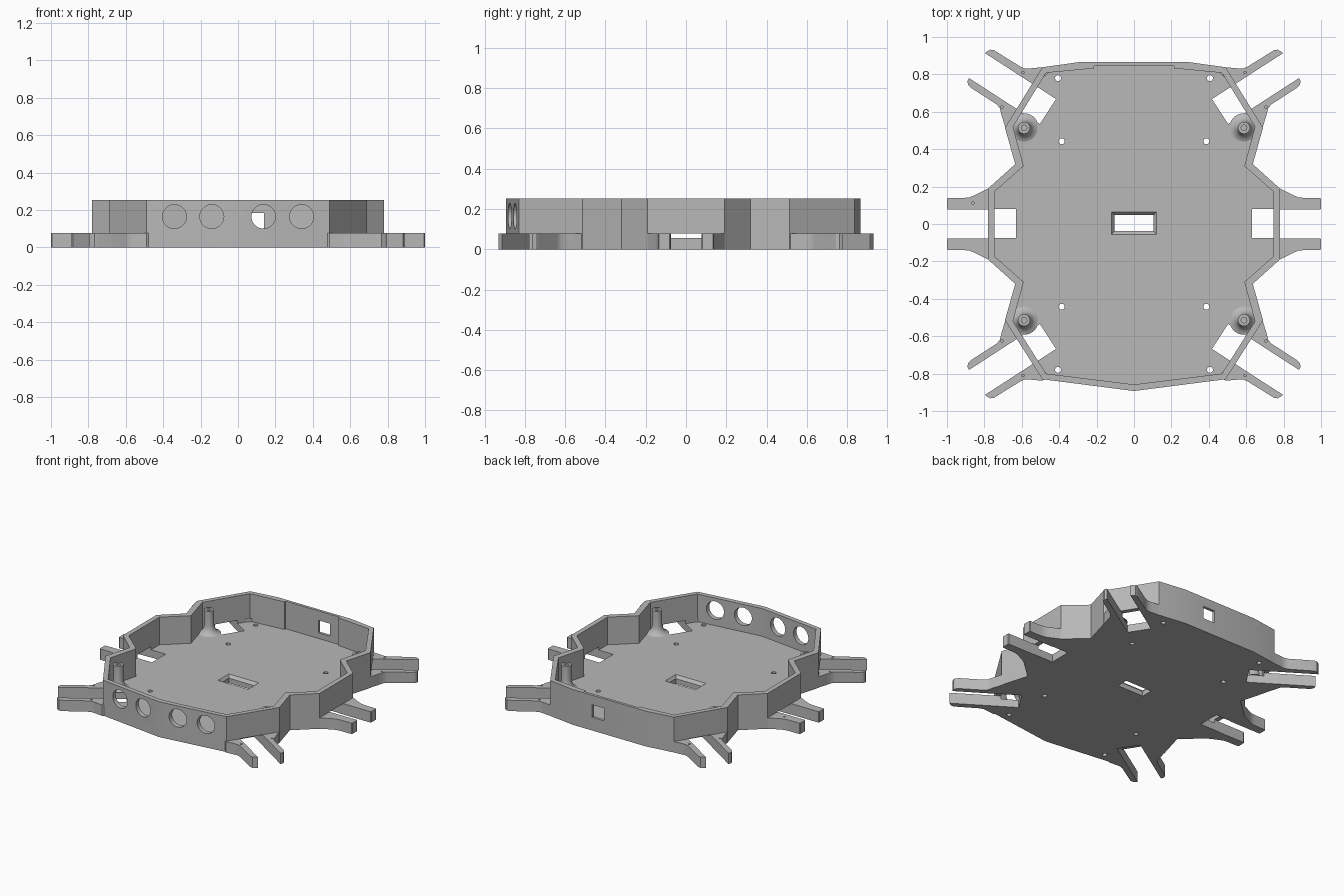
import bpy, bmesh, math
from mathutils import Vector, Matrix

if "Cube" in bpy.data.objects:
    bpy.data.objects.remove(bpy.data.objects["Cube"])

grey = bpy.data.materials.new("plain grey")
grey.use_nodes = True
colour = (0.48, 0.48, 0.48, 1)
grey.diffuse_color = colour
grey.node_tree.nodes["Principled BSDF"].inputs["Base Color"].default_value = colour

FLOOR, LEG, TOP = 0.055, 0.078, 0.253
QUADS = [(sx, sy) for sx in (1, -1) for sy in (1, -1)]


def finish(name, bm):
    bmesh.ops.recalc_face_normals(bm, faces=bm.faces)
    mesh = bpy.data.meshes.new(name)
    bm.to_mesh(mesh)
    bm.free()
    mesh.materials.append(grey)
    ob = bpy.data.objects.new(name, mesh)
    bpy.context.collection.objects.link(ob)
    return ob


def prism(name, outline, z0, z1, top_outline=None):
    bm = bmesh.new()
    low = [bm.verts.new((x, y, z0)) for x, y in outline]
    high = [bm.verts.new((x, y, z1)) for x, y in top_outline or outline]
    bm.faces.new(low)
    bm.faces.new(high)
    n = len(low)
    for i in range(n):
        j = (i + 1) % n
        bm.faces.new((low[i], low[j], high[j], high[i]))
    return finish(name, bm)


def rect(x0, x1, y0, y1):
    return [(x0, y0), (x1, y0), (x1, y1), (x0, y1)]


def disc(x, y, r, n=24):
    return [(x + r * math.cos(math.tau * i / n), y + r * math.sin(math.tau * i / n)) for i in range(n)]


def flip(points, sx, sy):
    return [(x * sx, y * sy) for x, y in points]


def cut(target, cutter):
    cutter.hide_render = True
    mod = target.modifiers.new("cut", "BOOLEAN")
    mod.operation, mod.solver, mod.object = "DIFFERENCE", "EXACT", cutter
    deps = bpy.context.evaluated_depsgraph_get()
    mesh = bpy.data.meshes.new_from_object(target.evaluated_get(deps))
    target.modifiers.clear()
    target.data = mesh
    bpy.data.objects.remove(cutter)


def symmetric(half):
    # half runs from front to back on +x; points on the axis are not doubled
    return half + [(-x, y) for x, y in reversed(half) if x > 0]


# Tray: outer block hollowed out above the floor
outer_half = [(0, -0.893), (0.49, -0.83), (0.69, -0.515), (0.635, -0.32), (0.78, -0.19),
              (0.78, 0.19), (0.635, 0.32), (0.69, 0.515), (0.49, 0.838), (0.29, 0.866)]
inner_half = [(0, -0.858), (0.47, -0.8), (0.647, -0.52), (0.59, -0.31), (0.745, -0.173),
              (0.745, 0.173), (0.59, 0.31), (0.647, 0.52), (0.47, 0.808), (0.215, 0.832), (0.215, 0.846)]
tray = prism("tray_body", symmetric(outer_half), 0, TOP)
cut(tray, prism("hollow", symmetric(inner_half), FLOOR, 0.4))

# Servo slots through the floor and under the wall
along = Vector((0.84, 0.543))
slot_a, slot_b = Vector((0.417, 0.668)), Vector((0.503, 0.535))
corner_slot = [tuple(p) for p in (slot_a, slot_b, slot_b + along * 0.3, slot_a + along * 0.3)]
for sx, sy in QUADS:
    cut(tray, prism("slot", flip(corner_slot, sx, sy), -0.1, LEG))
for sx in (1, -1):
    cut(tray, prism("slot", flip(rect(0.63, 0.9, -0.075, 0.08), sx, 1), -0.1, LEG))

# Screw holes in the floor
for sx, sy in QUADS:
    for x, y in ((0.406, 0.78), (0.387, 0.442)):
        cut(tray, prism("screw_hole", disc(x * sx, y * sy, 0.016, 16), -0.1, 0.1))

# Chamfered cable opening in the middle
cut(tray, prism("opening", rect(-0.105, 0.105, -0.037, 0.047), -0.1, 0.1))
cut(tray, prism("opening_chamfer", rect(-0.1, 0.1, -0.032, 0.042), 0.03, 0.06,
                rect(-0.123, 0.123, -0.06, 0.07)))

# Round sensor holes in the front wall
for x in (-0.34, -0.14, 0.136, 0.34):
    eye = prism("sensor_hole", disc(0, 0, 0.064, 40), -0.1, 0.1)
    eye.data.transform(Matrix.Translation((x, -0.85, 0.165)) @ Matrix.Rotation(math.pi / 2, 4, "X"))
    cut(tray, eye)

# Square port in the back wall
cut(tray, prism("port", rect(0.045, 0.138, 0.75, 1), 0.095, 0.185))

# Paired servo arms at the corners and the sides
rear_arm = [(0.45, 0.815), (0.49, 0.838), (0.555, 0.832), (0.58, 0.831), (0.605, 0.84), (0.75, 0.93),
            (0.768, 0.932), (0.785, 0.923), tuple(slot_a + along * 0.452), tuple(slot_a + along * 0.135)]
inner_arm = [tuple(slot_b + along * 0.14), tuple(slot_b + along * 0.452), (0.891, 0.763), (0.887, 0.745),
             (0.87, 0.727), (0.735, 0.64), (0.718, 0.62), (0.708, 0.58), (0.684, 0.505), (0.66, 0.525)]
side_arm = [(0.76, 0.077), (0.995, 0.077), (1, 0.082), (1, 0.134), (0.995, 0.138), (0.91, 0.139),
            (0.88, 0.143), (0.855, 0.152), (0.78, 0.19), (0.76, 0.18)]
arms = {"corner_outer_arm": (rear_arm, (0.594, 0.81)),
        "corner_inner_arm": (inner_arm, (0.706, 0.625)),
        "side_arm": (side_arm, (0.86, 0.112))}
for sx, sy in QUADS:
    place = ("left" if sx > 0 else "right") + ("_back" if sy > 0 else "_front")
    for name, (outline, (hx, hy)) in arms.items():
        arm = prism(f"{place}_{name}", flip(outline, sx, sy), 0, LEG)
        if name != "side_arm" or (sx, sy) == (-1, 1):
            cut(arm, prism("pin_hole", disc(hx * sx, hy * sy, 0.007, 10), 0.02, 0.1))

# Flared, hollow-topped screw posts
profile = [(0.078, FLOOR - 0.002), (0.06, 0.06), (0.047, 0.072), (0.037, 0.09), (0.032, 0.115),
           (0.032, 0.22), (0.015, 0.22), (0.015, 0.12), (0, 0.12)]
for sx, sy in QUADS:
    bm = bmesh.new()
    vs = [bm.verts.new((r, 0, z)) for r, z in profile]
    es = [bm.edges.new(pair) for pair in zip(vs, vs[1:])]
    bmesh.ops.spin(bm, geom=vs + es, cent=(0, 0, 0), axis=(0, 0, 1), angle=math.tau, steps=28)
    bmesh.ops.remove_doubles(bm, verts=bm.verts, dist=0.0005)
    post = finish("screw_post", bm)
    if sum(f.normal.z * f.area for f in post.data.polygons) < 0:
        post.data.flip_normals()
    post.location = (0.588 * sx, 0.514 * sy, 0)

# Smooth shading on curved parts, sharp on real edges
bpy.ops.object.select_all(action="DESELECT")
for ob in bpy.context.scene.objects:
    if ob.type == "MESH":
        ob.select_set(True)
        bpy.context.view_layer.objects.active = ob
bpy.ops.object.shade_smooth_by_angle(angle=math.radians(28))
